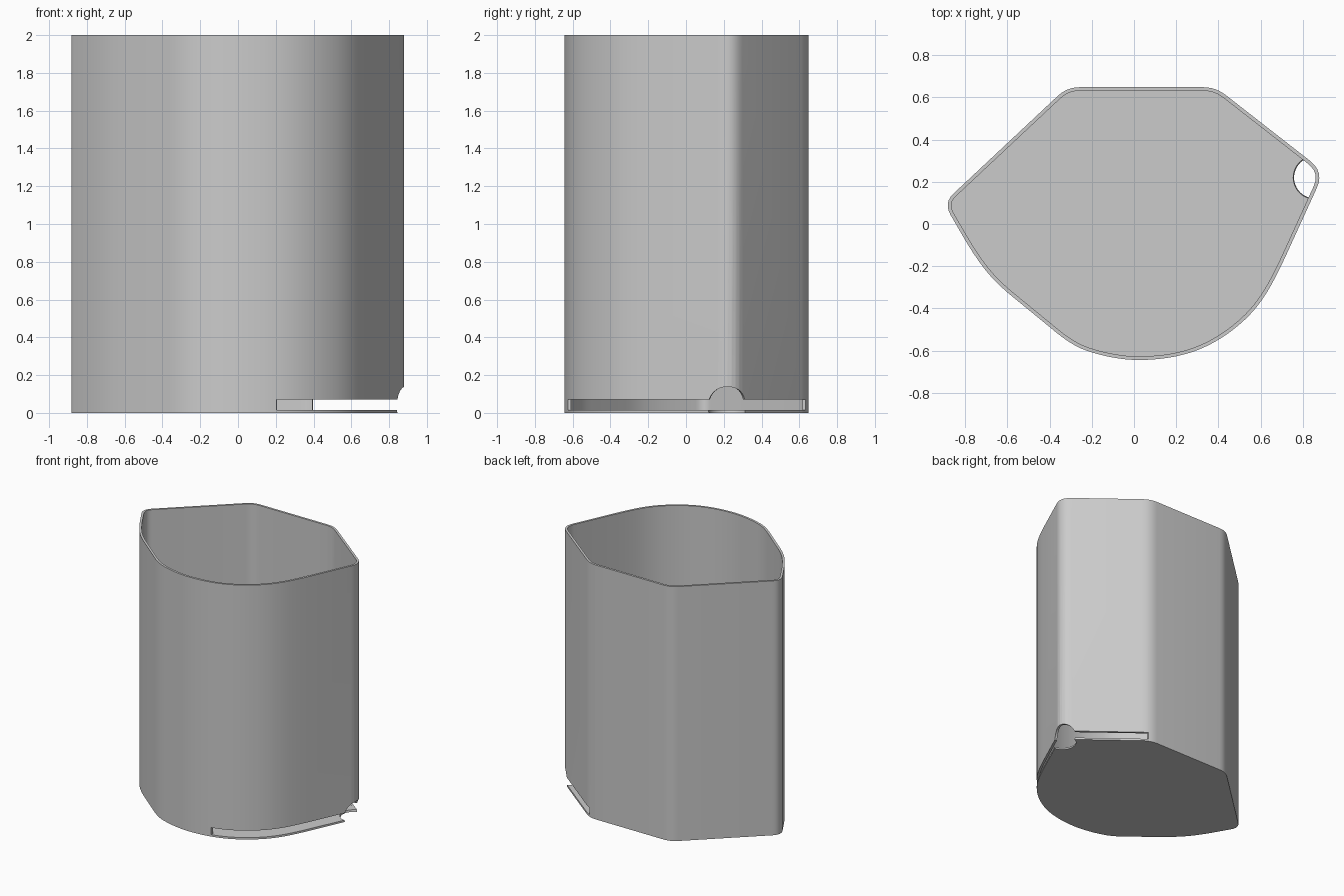
import bpy, bmesh, math
from mathutils import Vector

if "Cube" in bpy.data.objects:
    bpy.data.objects.remove(bpy.data.objects["Cube"])

HEIGHT, WALL, FLOOR = 2.0, 0.017, 0.015

grey = bpy.data.materials.new("plain grey")
grey.use_nodes = True
grey.diffuse_color = (0.6, 0.6, 0.6, 1)
grey.node_tree.nodes["Principled BSDF"].inputs["Base Color"].default_value = (0.6, 0.6, 0.6, 1)

# Outline corners: x, y, length trimmed for rounding (counter-clockwise)
CORNERS = [
    (0.387, 0.648, 0.06), (-0.317, 0.648, 0.06), (-0.902, 0.10, 0.065),
    (-0.76, -0.145, 0.1), (-0.66, -0.275, 0.1), (-0.29, -0.578, 0.1),
    (-0.15, -0.625, 0.1), (0.0, -0.648, 0.1), (0.17, -0.636, 0.1),
    (0.31, -0.598, 0.1), (0.44, -0.527, 0.1), (0.565, -0.42, 0.1),
    (0.66, -0.28, 0.15), (0.901, 0.247, 0.085)]


def rounded(corners, steps=6):
    """Round each corner of a polygon with a quadratic curve."""
    pts = []
    for i, (x, y, trim) in enumerate(corners):
        p = Vector((x, y))
        a = Vector(corners[i - 1][:2]) - p
        b = Vector(corners[(i + 1) % len(corners)][:2]) - p
        a = p + a.normalized() * min(trim, a.length * 0.48)
        b = p + b.normalized() * min(trim, b.length * 0.48)
        for k in range(steps + 1):
            t = k / steps
            pts.append(a * (1 - t) ** 2 + p * 2 * t * (1 - t) + b * t * t)
    return pts


def inset(pts, d):
    """Move a counter-clockwise outline inward by d."""
    out = []
    for i, p in enumerate(pts):
        e = (p - pts[i - 1]).normalized()
        f = (pts[(i + 1) % len(pts)] - p).normalized()
        n = Vector((-(e.y + f.y), e.x + f.x)).normalized()
        out.append(p + n * d)
    return out


def loft(name, rings):
    """Closed solid through a stack of (outline, z) rings."""
    bm = bmesh.new()
    loops = [[bm.verts.new((p[0], p[1], z)) for p in pts] for pts, z in rings]
    for lo, hi in zip(loops, loops[1:]):
        for i in range(len(lo)):
            bm.faces.new((lo[i - 1], lo[i], hi[i], hi[i - 1]))
    bm.faces.new(loops[0][::-1])
    bm.faces.new(loops[-1])
    bmesh.ops.recalc_face_normals(bm, faces=bm.faces)
    mesh = bpy.data.meshes.new(name)
    bm.to_mesh(mesh)
    bm.free()
    obj = bpy.data.objects.new(name, mesh)
    bpy.context.collection.objects.link(obj)
    mesh.materials.append(grey)
    return obj


# Open container: outer wall up, over the rim, inner wall down to the floor
outer = rounded(CORNERS)
inner = inset(outer, WALL)
container = loft("container", [(outer, 0), (outer, HEIGHT), (inner, HEIGHT), (inner, FLOOR)])

# Slot just above the floor, through both walls of the left side
slot_plan = [(0.19, -0.72), (1.1, -0.72), (1.1, 0.72), (0.41, 0.72)]
slot = loft("slot_cutter", [(slot_plan, FLOOR + 0.0004), (slot_plan, 0.07)])

# Round notch at the pointed corner
bpy.ops.mesh.primitive_uv_sphere_add(segments=48, ring_count=24, radius=0.105,
                                     location=(0.857, 0.22, 0.035))
notch = bpy.context.object
notch.name = "notch_cutter"
notch.data.materials.append(grey)

# Cut, then remove the cutters
bpy.ops.object.select_all(action='DESELECT')
bpy.context.view_layer.objects.active = container
container.select_set(True)
for cutter in (slot, notch):
    cutter.hide_render = True
    mod = container.modifiers.new(cutter.name, 'BOOLEAN')
    mod.operation = 'DIFFERENCE'
    mod.solver = 'EXACT'
    mod.object = cutter
    bpy.ops.object.modifier_apply(modifier=mod.name)
    bpy.data.objects.remove(cutter)

bpy.ops.object.shade_smooth_by_angle(angle=math.radians(30))
